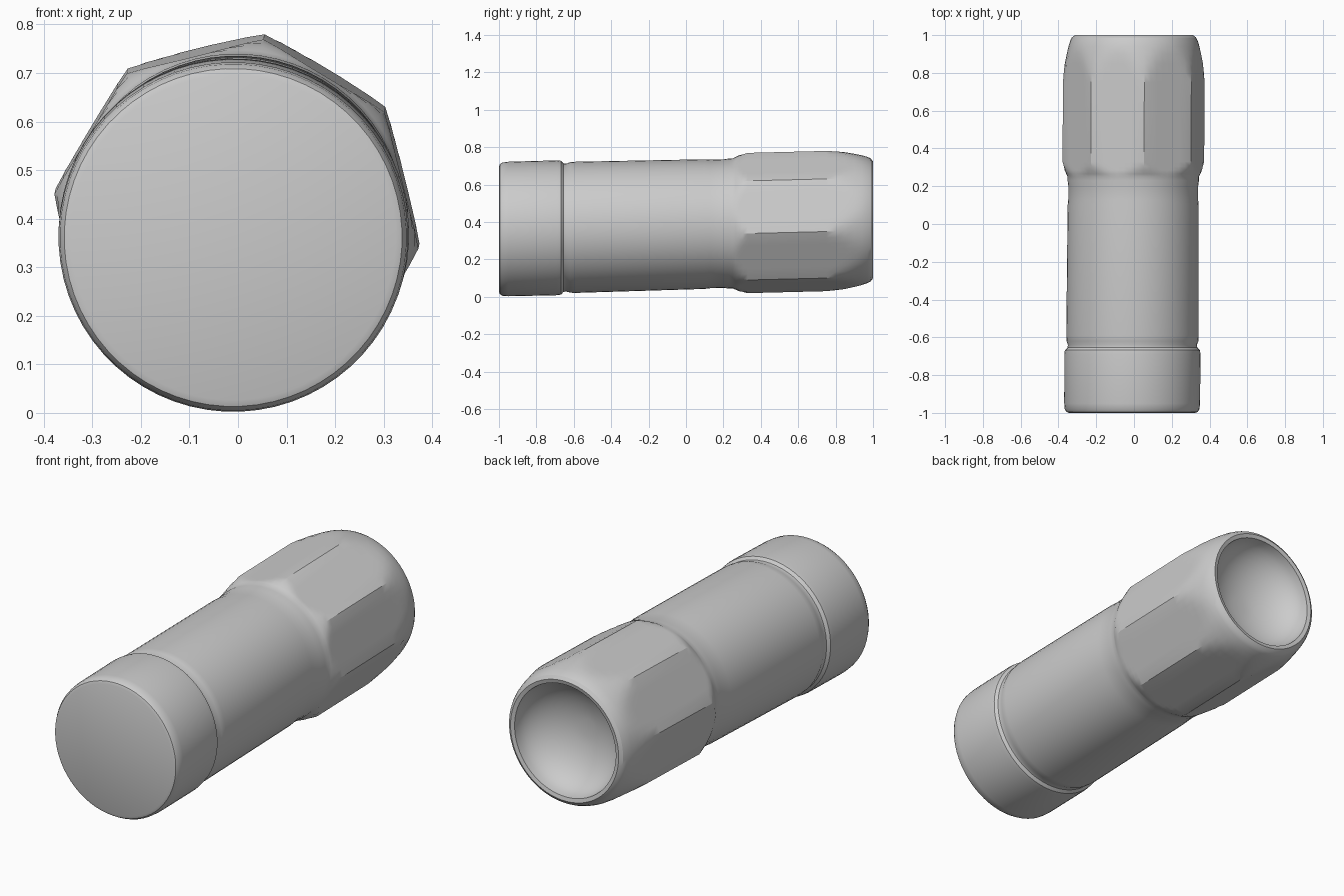
import bpy, bmesh, math

if "Cube" in bpy.data.objects:
    bpy.data.objects.remove(bpy.data.objects["Cube"])

SEG = 64                       # 8 segments per flat, so corners land on vertices
OFFSET = math.radians(-8.5)    # roll of the octagon
APOTHEM = 0.352


def axis(y):
    # the centre line climbs slightly towards the back
    return -0.01 + 0.005 * (y + 1), 0.361 + 0.025 * (y + 1)


def octagon(i):
    a = (i % (SEG // 8)) * 2 * math.pi / SEG - math.pi / 8
    return min(APOTHEM / math.cos(a), 0.379)


def loft(name, profile):
    """Skin rings along y; each ring is a circle trimmed by the octagon if flagged."""
    bm = bmesh.new()
    rings = []
    for y, r, trimmed in profile:
        cx, cz = axis(y)
        ring = []
        for i in range(SEG):
            t = OFFSET + 2 * math.pi * i / SEG
            rad = min(r, octagon(i)) if trimmed else r
            ring.append(bm.verts.new((cx + rad * math.cos(t), y, cz + rad * math.sin(t))))
        rings.append(ring)
    for a, b in zip(rings, rings[1:]):
        for i in range(SEG):
            j = (i + 1) % SEG
            bm.faces.new((a[i], a[j], b[j], b[i]))
    bm.faces.new(rings[0])
    bm.faces.new(rings[-1])
    bmesh.ops.recalc_face_normals(bm, faces=bm.faces)
    mesh = bpy.data.meshes.new(name)
    bm.to_mesh(mesh)
    bm.free()
    obj = bpy.data.objects.new(name, mesh)
    bpy.context.collection.objects.link(obj)
    bpy.context.view_layer.objects.active = obj
    obj.select_set(True)
    bpy.ops.object.shade_smooth_by_angle(angle=math.radians(28))
    return obj


# Round end band and groove
profile = [(y, r, False) for y, r in [
    (-1.0, 0.335), (-0.995, 0.348), (-0.98, 0.357), (-0.95, 0.36),
    (-0.69, 0.361), (-0.668, 0.358), (-0.655, 0.344), (-0.64, 0.342), (-0.62, 0.349)]]

# Plain barrel with a faint collar before the head
profile += [(y, r, False) for y, r in [
    (-0.59, 0.351), (0.1, 0.347), (0.13, 0.344), (0.2, 0.344), (0.23, 0.348), (0.25, 0.348)]]

# Octagonal head: flared shoulder, flats, conical chamfer and rim
profile += [(y, r, True) for y, r in [
    (0.265, 0.355), (0.285, 0.364), (0.305, 0.372), (0.33, 0.38), (0.75, 0.38),
    (0.80, 0.375), (0.85, 0.366), (0.90, 0.356), (0.94, 0.347), (0.97, 0.338),
    (0.988, 0.329), (1.0, 0.312)]]

# Hollow bowl in the head's end
RIM, DEPTH = 0.292, 0.19
profile += [(0.995 - DEPTH * math.sin(a), RIM * math.cos(a), False)
            for a in [math.pi / 2 * k / 10 for k in range(10)]]

loft("octagonal_headed_plug", profile)
